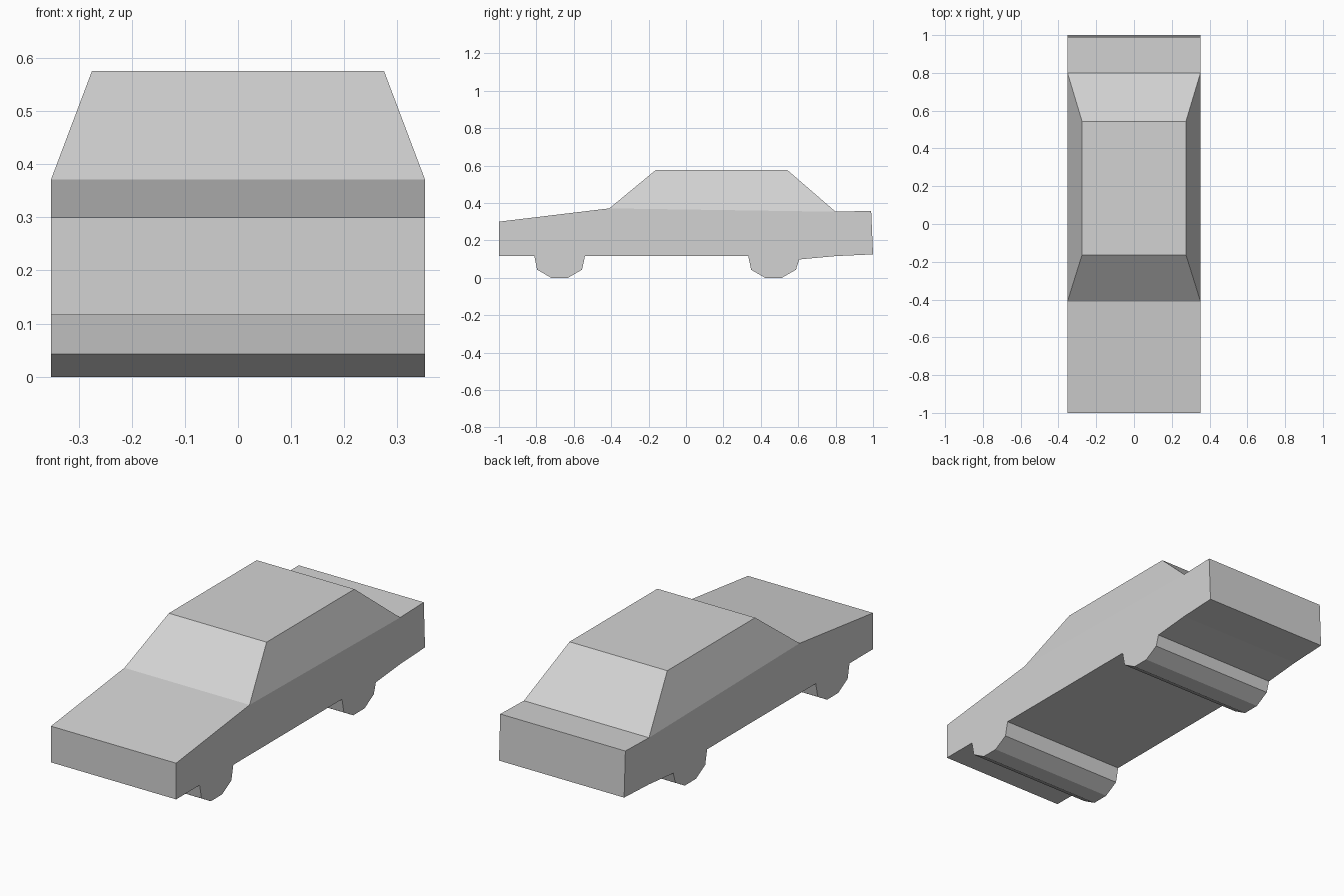
import bpy
import bmesh

default = bpy.data.objects.get("Cube")
if default:
    bpy.data.objects.remove(default, do_unlink=True)

HALF_WIDTH = 0.352
ROOF_HALF_WIDTH = 0.275
COWL = (-0.41, 0.371)       # foot of the windscreen
DECK = (0.80, 0.353)        # foot of the rear window

paint = bpy.data.materials.new("light_grey")
paint.use_nodes = True
grey = (0.65, 0.65, 0.65, 1.0)
paint.diffuse_color = grey
paint.node_tree.nodes["Principled BSDF"].inputs["Base Color"].default_value = grey


def make_object(name, bm):
    mesh = bpy.data.meshes.new(name)
    bm.to_mesh(mesh)
    bm.free()
    mesh.materials.append(paint)
    obj = bpy.data.objects.new(name, mesh)
    bpy.context.collection.objects.link(obj)


def wheel_outline(y):
    """Lower half of a full-width wheel block, listed from rear to front."""
    return [(y + 0.12, 0.043), (y + 0.045, 0), (y - 0.045, 0),
            (y - 0.12, 0.043), (y - 0.135, 0.116)]


# Body: side profile with both wheel blocks, spanning the full width
profile = [(-1.0, 0.30), COWL, DECK, (0.99, 0.358), (1.0, 0.125),
           (0.80, 0.116), (0.605, 0.098)]
profile += wheel_outline(0.468)
profile += [(-0.54, 0.116)] + wheel_outline(-0.676)
profile += [(-1.0, 0.116)]

bm = bmesh.new()
sides = [[bm.verts.new((x, y, z)) for y, z in profile]
         for x in (-HALF_WIDTH, HALF_WIDTH)]
for side in sides:
    bm.faces.new(side)
for i in range(len(profile)):
    j = (i + 1) % len(profile)
    if i != 1:  # open under the cabin
        bm.faces.new((sides[0][i], sides[0][j], sides[1][j], sides[1][i]))
bmesh.ops.recalc_face_normals(bm, faces=bm.faces[:])
make_object("body", bm)

# Cabin: tapered block, open at the bottom where it meets the body
bm = bmesh.new()


def ring(half, front, rear):
    return [bm.verts.new(p) for p in ((-half, *front), (half, *front),
                                      (half, *rear), (-half, *rear))]


base = ring(HALF_WIDTH, COWL, DECK)
roof = ring(ROOF_HALF_WIDTH, (-0.163, 0.575), (0.543, 0.575))
bm.faces.new(roof)
for i in range(4):
    j = (i + 1) % 4
    bm.faces.new((base[i], base[j], roof[j], roof[i]))
make_object("cabin", bm)
